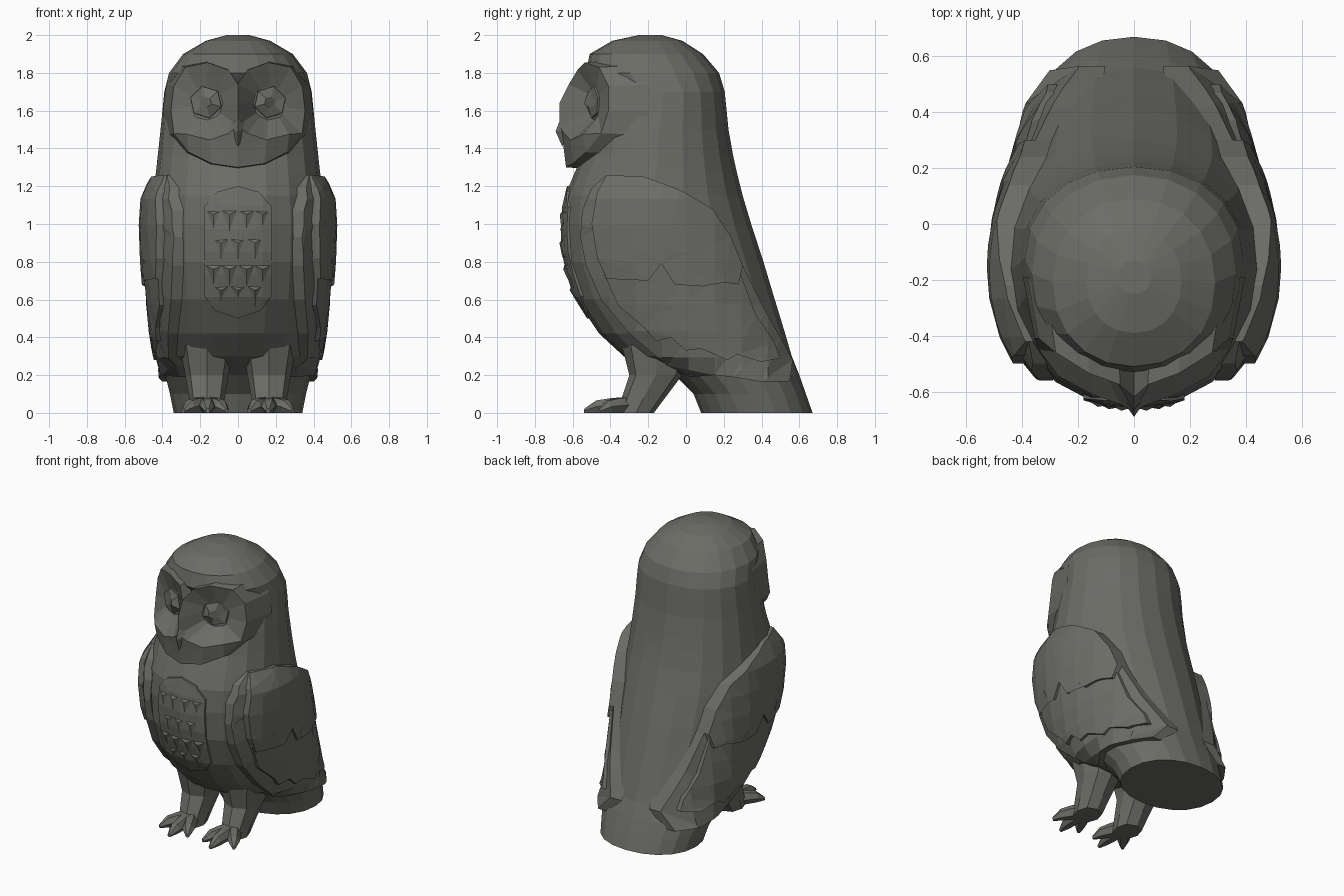
import bpy, bmesh
from math import sin, cos, pi, copysign, atan2
from mathutils import Vector

if "Cube" in bpy.data.objects:
    bpy.data.objects.remove(bpy.data.objects["Cube"])

# Body cross-sections: z, front y, back y, half width
RINGS = [(0, .08, .67, .34), (.1, .04, .635, .36), (.2, -.06, .6, .385), (.3, -.33, .56, .40),
         (.42, -.46, .525, .42), (.6, -.58, .47, .437), (.8, -.645, .41, .453), (1.0, -.655, .345, .46),
         (1.15, -.64, .3, .45), (1.27, -.59, .27, .435), (1.36, -.55, .25, .425), (1.5, -.51, .225, .41),
         (1.6, -.47, .215, .40), (1.7, -.455, .205, .39), (1.8, -.53, .175, .365), (1.9, -.51, .09, .29),
         (1.97, -.39, -.02, .17), (2.0, -.25, -.13, .06)]
P = 2.15  # roundness of the cross-sections

GREY = bpy.data.materials.new("dark_stone")
GREY.diffuse_color = (.15, .15, .135, 1)
GREY.use_nodes = True
GREY.node_tree.nodes["Principled BSDF"].inputs["Base Color"].default_value = GREY.diffuse_color


def finish(name, bm, mirror=False):
    bmesh.ops.recalc_face_normals(bm, faces=bm.faces[:])
    me = bpy.data.meshes.new(name)
    bm.to_mesh(me)
    bm.free()
    me.materials.append(GREY)
    ob = bpy.data.objects.new(name, me)
    bpy.context.collection.objects.link(ob)
    if mirror:
        ob.modifiers.new("Mirror", 'MIRROR')
    return ob


def ring(z, yf, yb, x0, x1, n, p=2.0):
    pts = []
    for i in range(n):
        c, s = cos(2 * pi * i / n), sin(2 * pi * i / n)
        sx = copysign(abs(c) ** (2 / p), c)
        sy = copysign(abs(s) ** (2 / p), s)
        pts.append(((x0 + x1) / 2 + sx * (x1 - x0) / 2, (yf + yb) / 2 + sy * (yb - yf) / 2, z))
    return pts


def loft(name, rings, mirror=False):
    bm = bmesh.new()
    rows = [[bm.verts.new(p) for p in r] for r in rings]
    n = len(rows[0])
    for a, b in zip(rows, rows[1:]):
        for i in range(n):
            j = (i + 1) % n
            bm.faces.new((a[i], a[j], b[j], b[i]))
    bm.faces.new(rows[0])
    bm.faces.new(rows[-1])
    return finish(name, bm, mirror)


def section(z):
    """Interpolated centre y, half depth and half width of the body."""
    z = min(max(z, 0), 1.99)
    for a, b in zip(RINGS, RINGS[1:]):
        if z <= b[0]:
            t = (z - a[0]) / (b[0] - a[0])
            yf, yb, hw = (a[k] + (b[k] - a[k]) * t for k in (1, 2, 3))
            return (yf + yb) / 2, (yb - yf) / 2, hw


def side_point(y, z, off):
    """Point on the body's flank, pushed out by off."""
    yc, ry, hw = section(z)
    v = min(max((y - yc) / (ry + off), -.78), .97)
    return Vector(((hw + off) * (1 - abs(v) ** P) ** (1 / P), y, z))


def front_point(x, z, off):
    yc, ry, hw = section(z)
    return Vector((x, yc - ry * (1 - abs(x / hw) ** P) ** (1 / P) - off, z))


def slab(name, outline, outer, inner, mirror, step=.14):
    """Fill a flat outline, cut it into a grid and wrap it round the body."""
    bm = bmesh.new()
    bm.faces.new([bm.verts.new((a, b, 0)) for a, b in outline])
    bmesh.ops.triangulate(bm, faces=bm.faces[:])
    for axis in (Vector((1, 0, 0)), Vector((0, 1, 0))):
        for i in range(-6, 12):
            bmesh.ops.bisect_plane(bm, geom=bm.verts[:] + bm.edges[:] + bm.faces[:],
                                   plane_co=axis * (i * step + .013), plane_no=axis)
    ext = bmesh.ops.extrude_face_region(bm, geom=bm.faces[:], use_keep_orig=True)
    new = {g for g in ext['geom'] if isinstance(g, bmesh.types.BMVert)}
    for v in bm.verts:
        v.co = (outer if v in new else inner)(v.co.x, v.co.y)
    return finish(name, bm, mirror)


# Body, head and tail in one loft
loft("body", [ring(z, yf, yb, -w, w, 20, P) for z, yf, yb, w in RINGS])

# Wings: three overlapping feather layers
front_edge = [(-.42, 1.26), (-.5, 1.19), (-.55, 1.07), (-.56, .93), (-.53, .78)]
back_edge = [(.3, .78), (.24, .93), (.14, 1.08), (-.03, 1.18), (-.22, 1.25)]
zigzag = [(-.42, .71), (-.3, .81), (-.28, .76), (-.2, .70), (-.13, .79), (-.06, .68), (0, .76),
          (.09, .67), (.2, .69), (.28, .68)]
flight = front_edge + [(-.45, .6), (-.3, .42), (-.1, .25), (.02, .19), (.15, .20), (.25, .19), (.4, .165),
                       (.55, .165), (.565, .28), (.5, .4), (.42, .54)] + back_edge
middle = [(-.42, 1.18), (-.45, 1.0), (-.44, .75), (-.36, .57), (-.22, .45), (-.16, .38), (-.08, .40), (.0, .33),
          (.08, .34), (.22, .28), (.27, .31), (.4, .27), (.5, .29), (.47, .37), (.37, .52), (.27, .78),
          (.21, .93), (.12, 1.06), (-.03, 1.14), (-.22, 1.2)]
covert = front_edge[:1] + [(-.47, 1.17), (-.5, 1.0), (-.47, .82)] + zigzag + back_edge
for name, outline, off in (("flight_feathers", flight, .038), ("middle_feathers", middle, .052),
                           ("wing_coverts", covert, .066)):
    slab(name, outline,
         lambda y, z: side_point(y, z, off * min(1, .25 + (1.27 - z) / .15)),
         lambda y, z: side_point(y, z, -.02), True)

# Chest panel with rows of small feather wedges
panel = [(-.18, .62), (-.12, .54), (0, .5), (.12, .54), (.18, .62), (.18, 1.09), (.11, 1.17),
         (0, 1.2), (-.11, 1.17), (-.18, 1.09)]
slab("chest_panel", panel, lambda x, z: front_point(x, z, .01),
     lambda x, z: front_point(x, z, -.04), False, .12)
bm = bmesh.new()
for r, z in enumerate((1.07, .92, .78, .67)):
    xs = (-.13, -.045, .045, .13) if r % 2 == 0 else (-.09, 0, .09)
    for x in xs:
        pts = [front_point(x - .042, z, .006), front_point(x + .042, z, .006),
               front_point(x, z - .02, .02), front_point(x, z - .11, .007)]
        a, b, c, d = [bm.verts.new(p) for p in pts]
        for f in ((a, b, c), (b, d, c), (d, a, c), (a, d, b)):
            bm.faces.new(f)
finish("chest_feathers", bm)

# Heart-shaped face: rim, hollow round each eye, cheeks (right half, mirrored)
bm = bmesh.new()
rim = [bm.verts.new(p) for p in (
    (0, -.62, 1.74), (.05, -.575, 1.815), (.16, -.535, 1.855), (.28, -.46, 1.83), (.34, -.41, 1.73),
    (.355, -.41, 1.60), (.34, -.45, 1.48), (.26, -.53, 1.38), (.14, -.60, 1.32), (0, -.635, 1.30))]
k1, k2, k3, c2, c1, c3 = [bm.verts.new(p) for p in (
    (.27, -.545, 1.475), (.15, -.61, 1.445), (.05, -.645, 1.48), (0, -.67, 1.52), (0, -.67, 1.64), (0, -.65, 1.42))]
hollow = rim[:7] + [k1, k2, k3, c2, c1]
eye = []
for v in hollow:
    a = atan2(v.co.z - 1.64, v.co.x - .17)
    eye.append(bm.verts.new((.17 + .09 * cos(a), -.485 + .03 * cos(a), 1.64 + .09 * sin(a))))
for i in range(12):
    j = (i + 1) % 12
    bm.faces.new((hollow[i], hollow[j], eye[j], eye[i]))
bm.faces.new(eye)
for f in ((rim[6], rim[7], k1), (rim[7], rim[8], k2, k1), (k2, rim[8], rim[9]), (k2, rim[9], c3),
          (k2, c3, k3), (k3, c3, c2)):
    bm.faces.new(f)
# The rim runs back until it sinks into the sides of the head
skirt = [bm.verts.new((v.co.x * 1.12, v.co.y + .22, 1.6 + (v.co.z - 1.6) * 1.05)) for v in rim]
for i in range(9):
    bm.faces.new((rim[i], rim[i + 1], skirt[i + 1], skirt[i]))
finish("face", bm, True)

# Six-sided eyes
loft("eye", [[(.17 + r * cos(i * pi / 3 + .3), y + .03 * cos(i * pi / 3 + .3), 1.645 + r * sin(i * pi / 3 + .3))
              for i in range(6)] for r, y in ((.09, -.47), (.085, -.495), (.03, -.51))], True)

# Beak
bm = bmesh.new()
top, left, right, tip, ridge = [bm.verts.new(p) for p in (
    (0, -.66, 1.57), (-.05, -.62, 1.50), (.05, -.62, 1.50), (0, -.655, 1.41), (0, -.69, 1.49))]
for f in ((top, left, ridge), (top, ridge, right), (left, tip, ridge), (right, ridge, tip),
          (top, right, tip, left)):
    bm.faces.new(f)
finish("beak", bm)

# Legs
loft("leg", [ring(*r, 8, 2.4) for r in ((.36, -.34, .04, .02, .31), (.2, -.3, -.02, .05, .28),
                                        (.08, -.34, -.11, .07, .26), (0, -.36, -.17, .08, .25))], True)

# Toes
for tx, ty in ((.06, -.48), (.16, -.54), (.29, -.46)):
    base, end = Vector((.165, -.28, 0)), Vector((tx, ty, 0))
    d = (end - base).normalized()
    side = Vector((-d.y, d.x, 0))
    rows = []
    for t, r in ((0, .05), (.45, .045), (.75, .038), (1, .012)):
        c = base.lerp(end, t)
        rows.append([c + side * r * cos(i * pi / 3) + Vector((0, 0, r * .87 + r * sin(i * pi / 3)))
                     for i in range(6)])
    loft("toe", rows, True)
